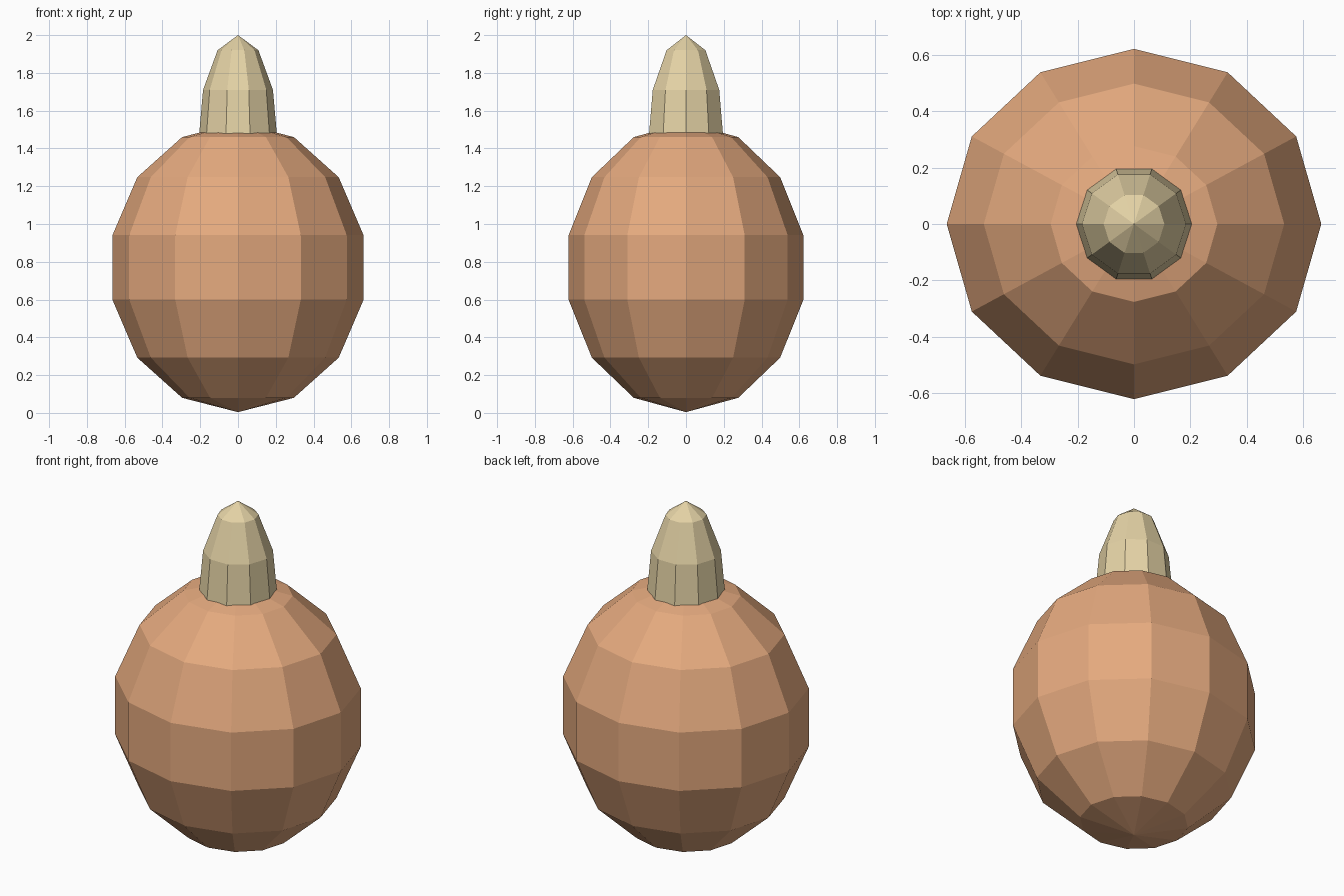
import bpy, math

if "Cube" in bpy.data.objects:
    bpy.data.objects.remove(bpy.data.objects["Cube"])


def lathe(name, rings, sides, bottom, top, colour, sy=1.0):
    """Faceted body of revolution: rings are (radius, z), ends are a pole z or None for a flat cap."""
    verts, faces = [], []
    for r, z in rings:
        for i in range(sides):
            a = 2 * math.pi * i / sides
            verts.append((r * math.cos(a), r * sy * math.sin(a), z))
    for k in range(len(rings) - 1):
        for i in range(sides):
            j = (i + 1) % sides
            faces.append((k * sides + i, k * sides + j, (k + 1) * sides + j, (k + 1) * sides + i))
    if bottom is None:
        faces.append(tuple(reversed(range(sides))))
    else:
        verts.append((0, 0, bottom))
        p = len(verts) - 1
        faces += [((i + 1) % sides, i, p) for i in range(sides)]
    verts.append((0, 0, top))
    p, base = len(verts) - 1, (len(rings) - 1) * sides
    faces += [(base + i, base + (i + 1) % sides, p) for i in range(sides)]
    mesh = bpy.data.meshes.new(name)
    mesh.from_pydata(verts, [], faces)
    mesh.update()
    mat = bpy.data.materials.new(name + "_colour")
    mat.diffuse_color = colour
    mat.use_nodes = True
    mat.node_tree.nodes["Principled BSDF"].inputs["Base Color"].default_value = mat.diffuse_color
    mesh.materials.append(mat)
    obj = bpy.data.objects.new(name, mesh)
    bpy.context.collection.objects.link(obj)
    return obj


# Rounded body: 12 sides, 7 latitude bands, slightly narrower front to back
R, H, C = 0.682, 0.766, 0.77
body_rings = [(R * math.sin(math.pi * k / 7), C - H * math.cos(math.pi * k / 7)) for k in range(1, 7)]
lathe("body", body_rings, 12, C - H, C + H, (0.78, 0.40, 0.21, 1), sy=0.935)

# Tapered stem with a pointed tip, sunk into the body
lathe("stem", [(0.208, 1.45), (0.185, 1.71), (0.108, 1.92)], 10, None, 2.0, (0.78, 0.65, 0.38, 1))
